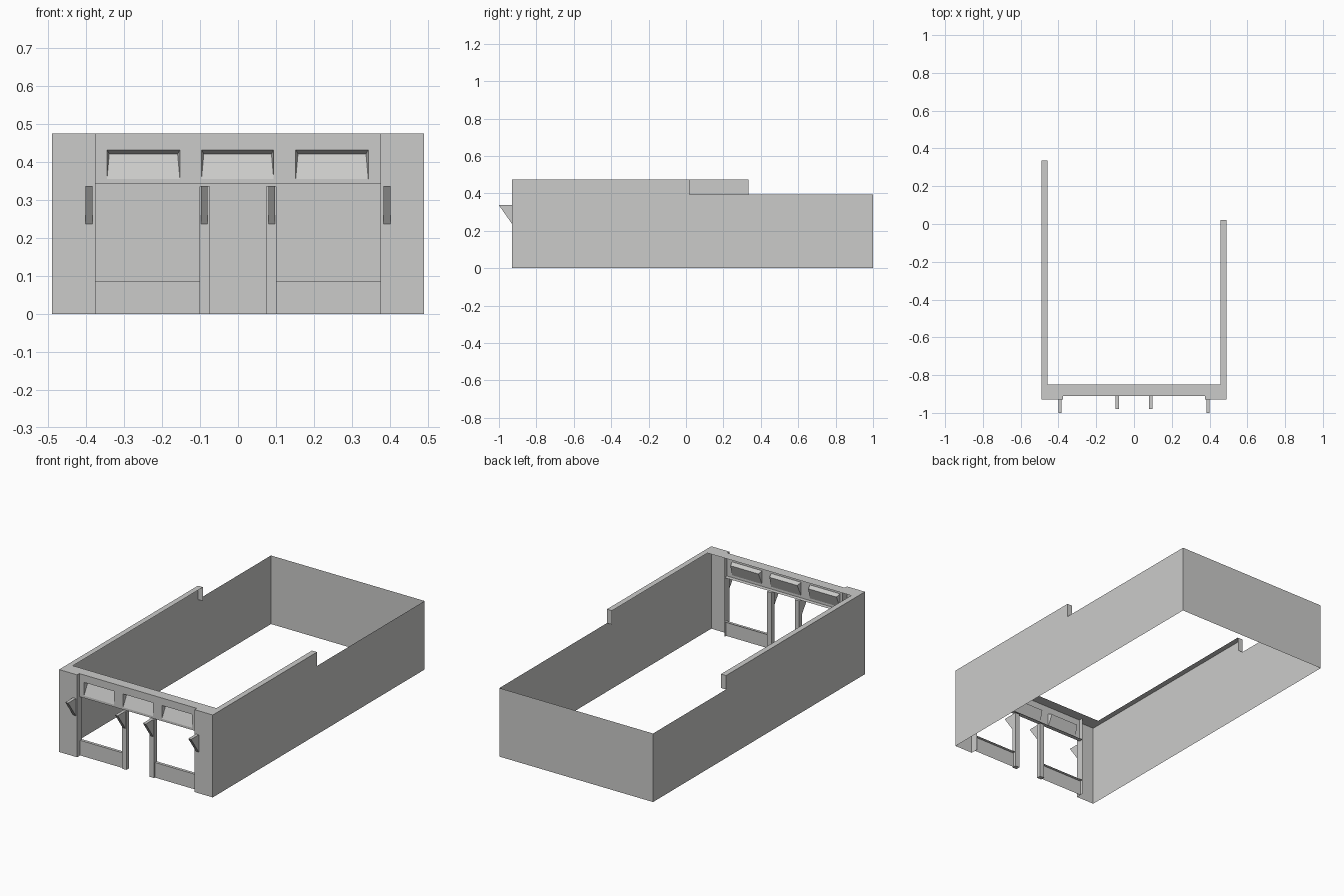
import bpy

if "Cube" in bpy.data.objects:
    bpy.data.objects.remove(bpy.data.objects["Cube"])

grey = bpy.data.materials.new("plain_grey")
grey.diffuse_color = (0.6, 0.6, 0.59, 1)
grey.use_nodes = True
grey.node_tree.nodes["Principled BSDF"].inputs["Base Color"].default_value = grey.diffuse_color


def build(name, faces):
    """One flat-shaded object from a list of polygons; shared corners are merged."""
    index, polys = {}, []
    for face in faces:
        polys.append([index.setdefault(tuple(round(c, 4) for c in p), len(index))
                      for p in face])
    mesh = bpy.data.meshes.new(name)
    mesh.from_pydata(list(index), [], polys)
    mesh.materials.append(grey)
    obj = bpy.data.objects.new(name, mesh)
    bpy.context.collection.objects.link(obj)
    return obj


def front_quad(x0, x1, z0, z1, y):
    return [(x0, y, z0), (x1, y, z0), (x1, y, z1), (x0, y, z1)]


def flat_quad(x0, x1, y0, y1, z):
    return [(x0, y0, z), (x1, y0, z), (x1, y1, z), (x0, y1, z)]


def side_quad(x, y0, y1, z0, z1):
    return [(x, y0, z0), (x, y1, z0), (x, y1, z1), (x, y0, z1)]


def prism(x0, x1, profile):
    """Solid made by extruding a y-z profile along x."""
    a = [(x0, y, z) for y, z in profile]
    b = [(x1, y, z) for y, z in profile]
    n = len(profile)
    sides = [[a[i], b[i], b[(i + 1) % n], a[(i + 1) % n]] for i in range(n)]
    return [a[::-1], b] + sides


W, FRONT, BACK = 0.49, -0.93, 1.0
TOP, LOW = 0.475, 0.395
INNER, FACADE, REAR = -0.85, -0.91, -0.885
PIER = 0.375

# Side walls: thin sheets with a stepped parapet, capped along the top
for side, s, step in (("left", -1, 0.335), ("right", 1, 0.02)):
    outline = [(FRONT, 0), (BACK, 0), (BACK, LOW), (step, LOW), (step, TOP), (FRONT, TOP)]
    wall = [(s * W, y, z) for y, z in outline]
    if s < 0:
        wall.reverse()
    x0, x1 = sorted((s * W, s * (W - 0.032)))
    cap_top = flat_quad(x0, x1, INNER, step, TOP)
    cap_end = front_quad(x0, x1, LOW, TOP, step)[::-1]
    build(side + "_wall", [wall, cap_top, cap_end])

# Back wall
build("back_wall", [front_quad(-W, W, 0, LOW, BACK)[::-1]])

# Front coping along the top
build("front_coping", [flat_quad(-W, -PIER, FRONT, INNER, TOP),
                       flat_quad(-PIER, PIER, FACADE, INNER, TOP),
                       flat_quad(PIER, W, FRONT, INNER, TOP)])

# Corner piers with their window reveals
for side, s in (("left", -1), ("right", 1)):
    x0, x1 = sorted((s * PIER, s * W))
    reveal = side_quad(s * PIER, FRONT, REAR, 0, TOP)
    build(side + "_pier", [front_quad(x0, x1, 0, TOP, FRONT),
                           reveal if s < 0 else reveal[::-1]])

# Sign band with three recesses that slope back towards their tops
xs = [-PIER, -0.345, -0.153, -0.096, 0.094, 0.152, 0.343, PIER]
zs = [0.342, 0.355, 0.432, TOP]
band = [flat_quad(-PIER, PIER, FACADE, REAR, zs[0])[::-1]]
for i in range(7):
    x0, x1 = xs[i], xs[i + 1]
    for j in range(3):
        if i % 2 == 0 or j != 1:
            band.append(front_quad(x0, x1, zs[j], zs[j + 1], FACADE))
    if i % 2:
        a, b = (x0, FACADE, zs[1]), (x1, FACADE, zs[1])
        c, d = (x1, FACADE, zs[2]), (x0, FACADE, zs[2])
        e, f = (x1 - 0.006, FACADE + 0.025, 0.421), (x0 + 0.006, FACADE + 0.025, 0.421)
        band += [[a, b, e, f], [d, f, e, c], [a, f, d], [b, c, e]]
build("sign_band", band)

# Door posts, low window panels with sills, and wedge brackets
post = [(FACADE, 0), (REAR, 0), (REAR, 0.335), (FACADE, 0.335)]
for side, s in (("left", -1), ("right", 1)):
    x0, x1 = sorted((s * 0.074, s * 0.102))
    build(side + "_door_post", prism(x0, x1, post))
    x0, x1 = sorted((s * 0.102, s * PIER))
    build(side + "_window_panel", [front_quad(x0, x1, 0, 0.087, -0.902),
                                   flat_quad(x0, x1, -0.902, REAR, 0.087)])
    for place, x, y in (("outer", 0.392, FRONT), ("inner", 0.089, FACADE)):
        wedge = [(y, 0.237), (y, 0.337), (y - 0.07, 0.337)]
        build(f"{side}_{place}_bracket", prism(s * x - 0.009, s * x + 0.009, wedge))
